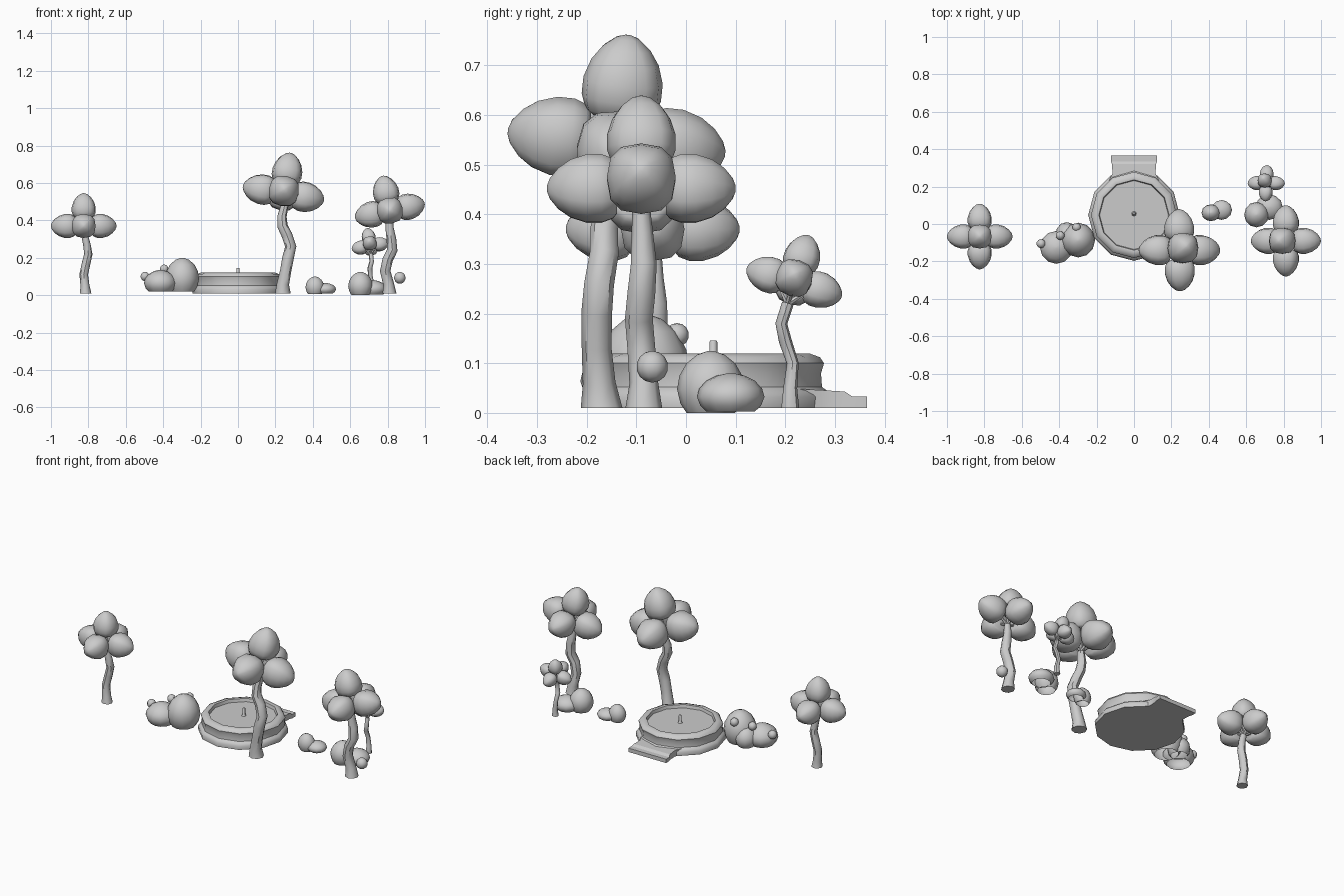
import bpy, bmesh, math
from mathutils import Vector, Matrix, Euler

if "Cube" in bpy.data.objects:
    bpy.data.objects.remove(bpy.data.objects["Cube"])


def finish(bm, name, angle=45):
    bmesh.ops.recalc_face_normals(bm, faces=bm.faces)
    me = bpy.data.meshes.new(name)
    bm.to_mesh(me)
    bm.free()
    for p in me.polygons:
        p.use_smooth = True
    me.set_sharp_from_angle(angle=math.radians(angle))
    ob = bpy.data.objects.new(name, me)
    bpy.context.collection.objects.link(ob)
    return ob


def loft(bm, rings, cap_start=True, cap_end=True):
    rows = [[bm.verts.new(p) for p in r] for r in rings]
    n = len(rows[0])
    for a, b in zip(rows, rows[1:]):
        for i in range(n):
            j = (i + 1) % n
            bm.faces.new((a[i], a[j], b[j], b[i]))
    if cap_start:
        bm.faces.new(rows[0][::-1])
    if cap_end:
        bm.faces.new(rows[-1])


def ring(r, z, n, power=1.0, start=0.0):
    # power below 1 squares off the circle
    pts = []
    for i in range(n):
        a = start + math.tau * i / n
        c, s = math.cos(a), math.sin(a)
        x = math.copysign(abs(c) ** power, c)
        y = math.copysign(abs(s) ** power, s)
        pts.append(Vector((x * r, y * r, z)))
    return pts


def tube(bm, path, n=8):
    # path of (x, y, z, radius), rings perpendicular to the path
    pts = [Vector(p[:3]) for p in path]
    rings = []
    for i, p in enumerate(path):
        d = pts[min(i + 1, len(pts) - 1)] - pts[max(i - 1, 0)]
        q = Vector((0, 0, 1)).rotation_difference(d)
        if i == 0 and len(path) > 3:
            q = Matrix.Identity(3).to_quaternion()
        rings.append([pts[i] + q @ v for v in ring(p[3], 0, n)])
    loft(bm, rings)


# Gumdrop shape of a leaf clump: (distance from crown centre, half width)
CLUMP = [(.26, .27), (.30, .32), (.42, .365), (.58, .365), (.75, .31),
         (.88, .22), (.97, .11), (1.0, .03)]
ARMS = [(0, 0, 1), (1, 0, 0), (-1, 0, 0), (0, 1, 0), (0, -1, 0)]


def tree(name, centre, size, tilt, trunk):
    c = Vector(centre)
    rot = Euler([math.radians(a) for a in tilt]).to_matrix()
    # Crown of five clumps
    bm = bmesh.new()
    for arm in ARMS:
        q = Vector((0, 0, 1)).rotation_difference(Vector(arm)).to_matrix()
        m = rot @ q
        loft(bm, [[c + m @ (v * size) for v in ring(w, t, 12, .78)] for t, w in CLUMP])
    finish(bm, name + "_foliage")
    # Wavy trunk with a thin branch to each clump
    bm = bmesh.new()
    tube(bm, trunk)
    top = Vector(trunk[-1][:3])
    r = trunk[-1][3]
    for arm in ARMS:
        end = c + rot @ (Vector(arm) * size * .4)
        tube(bm, [(*top, r * .5), (*end, r * .3)], 6)
    finish(bm, name + "_trunk")


tree("left_tree", (-.825, -.067, .37), .175, (0, 0, 0),
     [(-.815, -.07, .01, .031), (-.818, -.07, .05, .024), (-.825, -.065, .11, .023),
      (-.812, -.06, .17, .023), (-.80, -.06, .22, .022), (-.808, -.065, .27, .02),
      (-.82, -.067, .32, .018)])
tree("tall_tree", (.243, -.14, .545), .22, (-6, 10, 0),
     [(.24, -.17, .01, .042), (.24, -.175, .06, .033), (.255, -.18, .13, .03),
      (.268, -.18, .20, .031), (.282, -.175, .26, .03), (.262, -.165, .32, .029),
      (.238, -.165, .37, .028), (.235, -.155, .42, .025), (.25, -.145, .48, .02)])
tree("right_tree", (.812, -.09, .452), .19, (0, -12, 0),
     [(.81, -.085, .01, .037), (.805, -.085, .06, .029), (.787, -.09, .13, .028),
      (.80, -.095, .19, .028), (.825, -.09, .24, .028), (.82, -.085, .30, .026),
      (.81, -.088, .36, .022), (.81, -.09, .41, .018)])
tree("small_tree", (.707, .218, .263), .1, (-17, -10, 0),
     [(.715, .21, .01, .018), (.717, .21, .05, .014), (.708, .215, .10, .012),
      (.705, .20, .145, .013), (.715, .192, .18, .012), (.71, .205, .22, .012)])


def bush(name, lumps, berries=()):
    # Lumps are open-bottomed domes: centre xy, radii xy, bottom and top z
    bm = bmesh.new()
    for x, y, rx, ry, z0, z1 in lumps:
        h = z1 - z0
        rings = [[Vector((x + v.x * rx, y + v.y * ry, v.z)) for v in ring(r, z0 + t * h, 12)]
                 for t, r in [(0, .72), (.15, .9), (.38, 1), (.6, .93),
                              (.8, .72), (.94, .4), (1, .08)]]
        loft(bm, rings, cap_start=False)
    finish(bm, name, 60)
    for i, (x, y, z, r) in enumerate(berries):
        bm = bmesh.new()
        bmesh.ops.create_uvsphere(bm, u_segments=10, v_segments=7, radius=r,
                                  matrix=Matrix.Translation((x, y, z)))
        finish(bm, f"{name}_berry_{i + 1}", 60)


bush("left_bush", [(-.298, -.086, .09, .093, .02, .20), (-.415, -.125, .088, .088, .02, .135),
                   (-.36, -.055, .06, .065, .02, .13)],
     [(-.497, -.105, .10, .025), (-.395, -.062, .14, .024), (-.307, -.018, .157, .024)])
bush("middle_bush", [(.411, .06, .05, .045, .005, .10), (.468, .075, .056, .053, .01, .065)])
bush("right_bush", [(.655, .05, .066, .068, .0, .125), (.723, .09, .072, .068, .003, .08)])

# Fruit on the right tree trunk
bm = bmesh.new()
bmesh.ops.create_uvsphere(bm, u_segments=10, v_segments=7, radius=.032,
                          matrix=Matrix.Translation((.865, -.068, .093)))
finish(bm, "trunk_fruit", 60)

# Round fountain basin with water surface
FY = .048
bm = bmesh.new()
profile = [(.243, .01), (.245, .032), (.236, .045), (.226, .052), (.224, .08), (.23, .10),
           (.222, .112), (.2, .12), (.188, .118), (.184, .10)]
loft(bm, [[v + Vector((0, FY, 0)) for v in ring(r, z, 12)] for r, z in profile])
finish(bm, "fountain_basin", 40)

# Water nozzle
bm = bmesh.new()
loft(bm, [[v + Vector((0, .055, 0)) for v in ring(r, z, 8)]
          for r, z in [(.014, .098), (.008, .108), (.008, .143), (.006, .146)]])
finish(bm, "fountain_nozzle")

# Step that flares out behind the basin
bm = bmesh.new()
loft(bm, [[(-w, y, .01), (w, y, .01), (w, y, h), (-w, y, h)]
          for y, w, h in [(.2, .15, .05), (.27, .115, .046), (.32, .118, .043),
                          (.335, .124, .033), (.365, .124, .033)]])
finish(bm, "fountain_step", 30)
